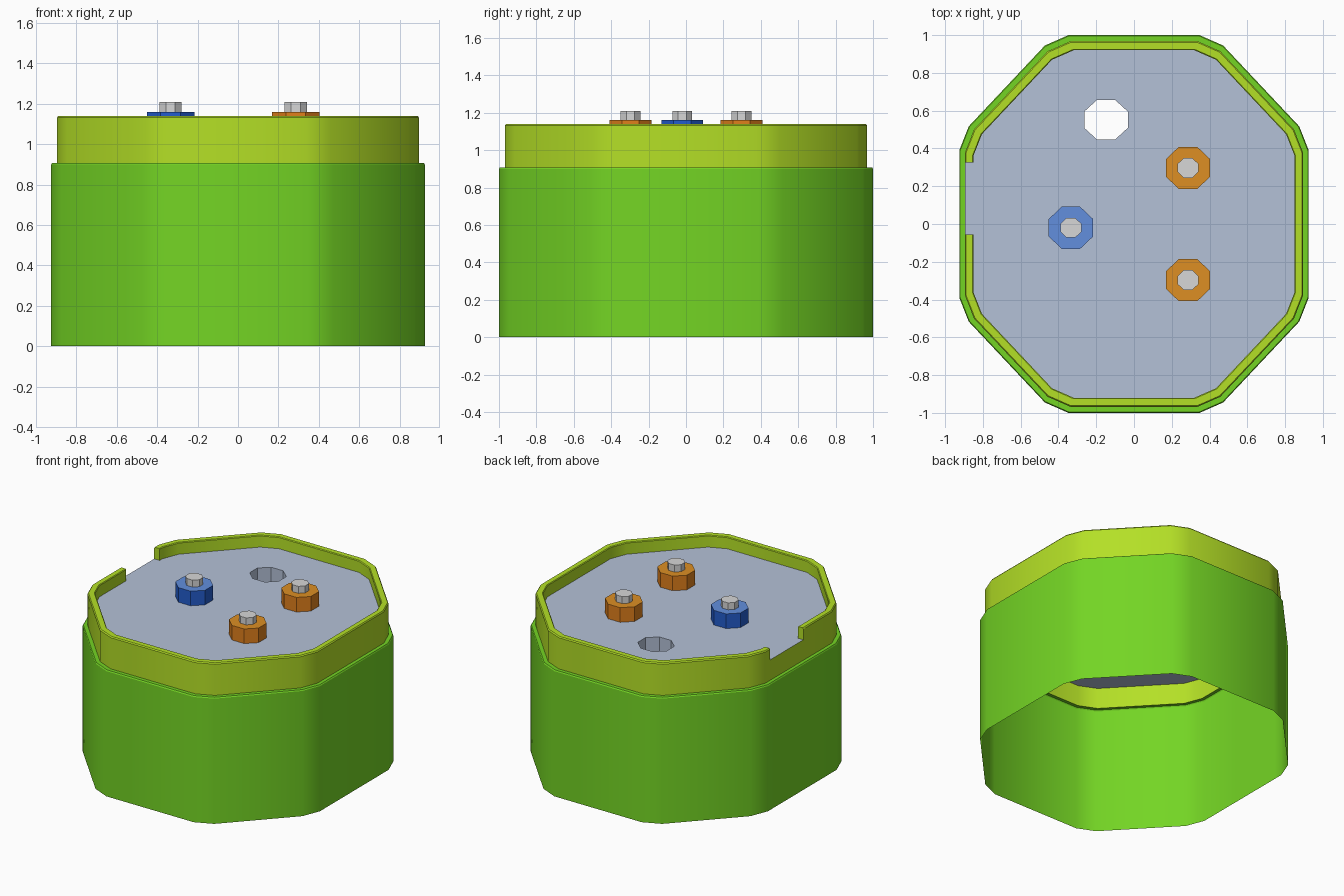
import bpy, bmesh, math

if "Cube" in bpy.data.objects:
    bpy.data.objects.remove(bpy.data.objects["Cube"])

def mat(name, r, g, b):
    m = bpy.data.materials.new(name)
    lin = lambda c: (c / 255 / 12.92) if c < 10 else ((c / 255 + 0.055) / 1.055) ** 2.4
    m.diffuse_color = (lin(r), lin(g), lin(b), 1)
    m.use_nodes = True
    m.node_tree.nodes["Principled BSDF"].inputs["Base Color"].default_value = m.diffuse_color
    return m

GREEN = mat("green", 116, 213, 36)
LIME = mat("lime", 180, 224, 38)
PLATE = mat("plate_grey_blue", 180, 193, 215)
ORANGE = mat("orange", 224, 128, 28)
ORANGE_TOP = mat("orange_top", 221, 143, 36)
BLUE = mat("blue", 35, 92, 205)
BLUE_TOP = mat("blue_top", 98, 143, 222)
STEEL = mat("light_grey", 215, 215, 215)

PLATE_Z, NOTCH = 1.055, (0.326, -0.055)

def finish(name, bm, mats, smooth=False):
    me = bpy.data.meshes.new(name)
    bm.to_mesh(me)
    bm.free()
    for m in mats:
        me.materials.append(m)
    if smooth:
        me.shade_smooth()
        me.set_sharp_from_angle(angle=math.radians(30))
    ob = bpy.data.objects.new(name, me)
    bpy.context.collection.objects.link(ob)
    return ob

# bevelled octagon outline, counter-clockwise; notch points are the first two
def outline(s):
    q = [(0.925, 0.39), (0.875, 0.517), (0.472, 0.945), (0.347, 1.0)]
    left = [(-x, y) for x, y in reversed(q)]
    pts = [(-x, -y) for x, y in q] + [(x, -y) for x, y in reversed(q)] + q + left
    pts = [(x * s, y * s) for x, y in pts]
    return [(-0.925 * s, y) for y in NOTCH] + pts

# loft outlines through (scale, z) rings, with the notch segment stopping early
def shell(name, rings, material, notch=False):
    bm = bmesh.new()
    loops = [[bm.verts.new((x, y, z)) for x, y in outline(s)] for s, z in rings]
    n = len(loops[0])
    for a, b in zip(loops, loops[1:]):
        for i in range(n):
            if notch and i == 0 and a is not loops[0]:
                continue
            j = (i + 1) % n
            bm.faces.new((a[i], a[j], b[j], b[i]))
    if notch:  # end faces of the gap
        bm.faces.new([l[0] for l in loops[1:]])
        bm.faces.new([l[1] for l in reversed(loops[1:])])
    return finish(name, bm, [material], True)

shell("lower_body", [(1, 0), (1, 0.9), (0.995, 0.908), (0.968, 0.908)], GREEN)
shell("upper_rim", [(0.968, 0.905), (0.968, PLATE_Z), (0.968, 1.132), (0.962, 1.14),
                    (0.925, 1.14), (0.92, 1.135), (0.92, PLATE_Z)], LIME, True)

# eight-sided ring with flat sides on the axes
def octagon(cx, cy, wx, wy):
    k = 0.5 / math.cos(math.pi / 8)
    return [(cx + wx * k * math.cos(math.pi / 8 * (2 * i + 1)),
             cy + wy * k * math.sin(math.pi / 8 * (2 * i + 1))) for i in range(8)]

# top plate with an open hole and the hole's wall
bm = bmesh.new()
edges = []
for pts in (outline(0.968), octagon(-0.148, 0.552, 0.23, 0.21)):
    ring = [bm.verts.new((x, y, PLATE_Z)) for x, y in pts]
    edges += [bm.edges.new((ring[i - 1], ring[i])) for i in range(len(ring))]
bmesh.ops.triangle_fill(bm, use_beauty=True, use_dissolve=False, edges=edges, normal=(0, 0, 1))
for f in bm.faces:
    f.normal_update()
    if f.normal.z < 0:
        f.normal_flip()
low = [bm.verts.new((v.co.x, v.co.y, PLATE_Z - 0.14)) for v in ring]
for i in range(8):
    bm.faces.new((ring[i - 1], ring[i], low[i], low[i - 1]))
finish("top_plate", bm, [PLATE])

def prism(name, cx, cy, wx, wy, z0, z1, mats):
    bm = bmesh.new()
    pts = octagon(cx, cy, wx, wy)
    a = [bm.verts.new((x, y, z0)) for x, y in pts]
    b = [bm.verts.new((x, y, z1)) for x, y in pts]
    for i in range(8):
        bm.faces.new((a[i - 1], a[i], b[i], b[i - 1]))
    bm.faces.new(b).material_index = len(mats) - 1
    bm.faces.new(a[::-1])
    finish(name, bm, mats)

# coloured terminals with grey pins
for name, x, y, mats in (("back_terminal", 0.286, 0.297, [ORANGE, ORANGE_TOP]),
                         ("front_terminal", 0.286, -0.297, [ORANGE, ORANGE_TOP]),
                         ("left_terminal", -0.334, -0.02, [BLUE, BLUE_TOP])):
    prism(name, x, y, 0.235, 0.223, PLATE_Z - 0.01, 1.16, mats)
    prism(name + "_pin", x, y, 0.11, 0.105, 1.15, 1.21, [STEEL])
